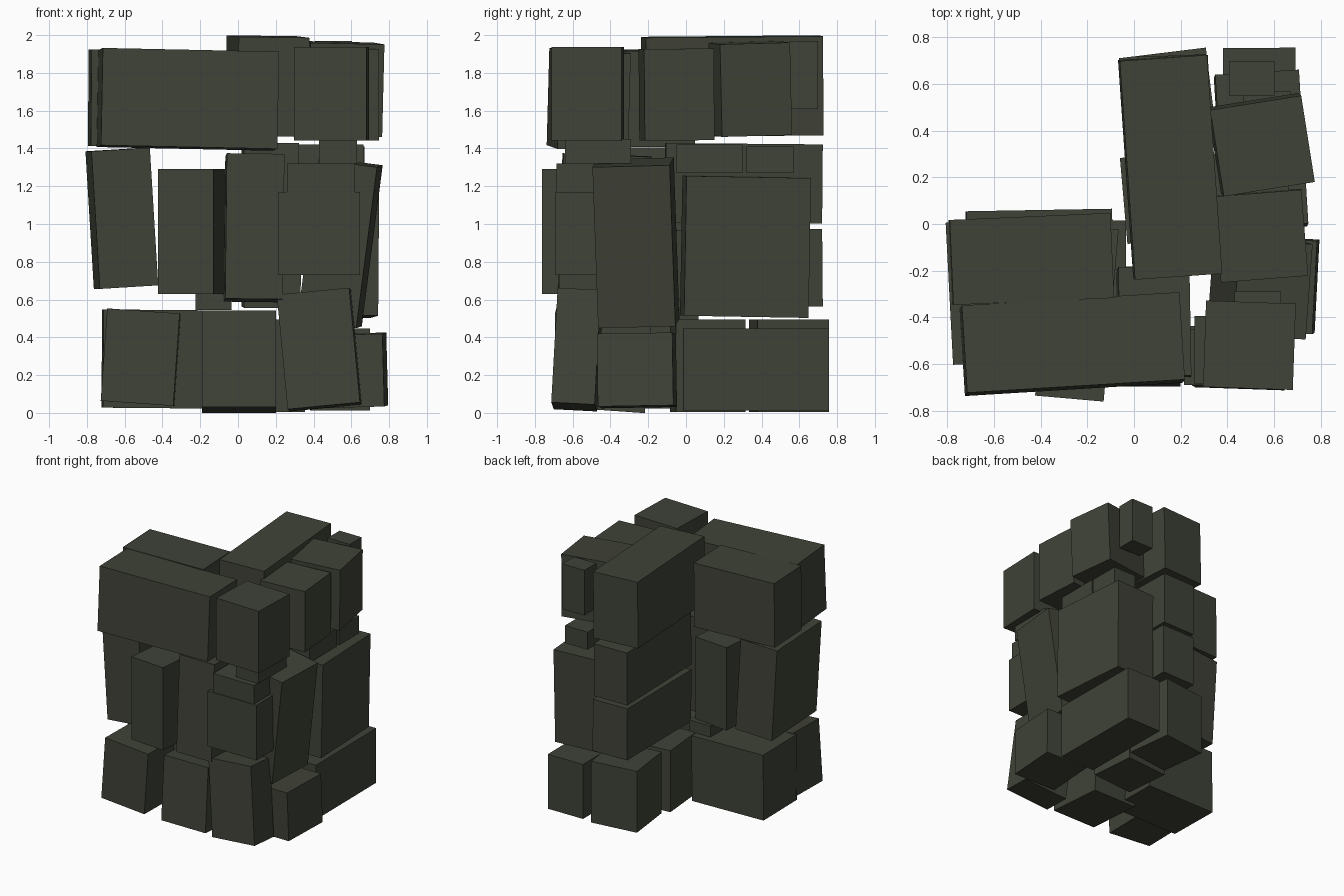
import bpy
from math import radians

stone = bpy.data.materials.new("dark_olive_stone")
stone.diffuse_color = (0.050, 0.056, 0.039, 1)


def block(name, center, size, tilt=(0, 0, 0)):
    """One loose block: centre, full size, tilt in degrees about x, y, z."""
    bpy.ops.mesh.primitive_cube_add(size=1, location=center,
                                    rotation=[radians(a) for a in tilt])
    ob = bpy.context.object
    ob.name = name
    ob.scale = size
    bpy.ops.object.transform_apply(location=False, rotation=False, scale=True)
    ob.data.materials.append(stone)


# Bottom course
bottom = [
    ("front_left", (-0.515, -0.53, 0.295), (0.385, 0.32, 0.49), (0, 4, -1)),
    ("back_left", (-0.405, -0.155, 0.285), (0.625, 0.43, 0.52), (0, 0.5, 1)),
    ("front_middle", (0.005, -0.44, 0.27), (0.39, 0.48, 0.51), (-4, 0, 0)),
    ("front_right", (0.43, -0.575, 0.335), (0.385, 0.23, 0.61), (-3, -5.5, -2)),
    ("right_small", (0.595, -0.26, 0.225), (0.37, 0.40, 0.385), (1, -1.5, -3)),
    ("right_long", (0.54, 0.37, 0.23), (0.31, 0.77, 0.435), (0, 0, 0.5)),
    ("inner", (0.14, 0.115, 0.25), (0.37, 0.37, 0.49), (0, 0, 5)),
    ("back", (0.145, 0.545, 0.25), (0.375, 0.38, 0.49), (0, 0, 7)),
]

# Middle course
middle = [
    ("left_leaning", (-0.615, -0.29, 1.03), (0.31, 0.61, 0.73), (0, -3.5, 3)),
    ("front_left", (-0.245, -0.38, 0.96), (0.295, 0.74, 0.66), (0, 0, -5)),
    ("front_middle", (0.085, -0.43, 0.98), (0.305, 0.47, 0.77), (-2, 0.7, 1)),
    ("front_right", (0.43, -0.57, 0.95), (0.43, 0.24, 0.44), (0, 0, 0)),
    ("right_leaning", (0.54, -0.265, 0.90), (0.315, 0.41, 0.86), (1.5, 7.5, -4)),
    ("right_large", (0.545, 0.315, 0.88), (0.36, 0.66, 0.74), (-1, 0.5, 3.5)),
    ("back_lower", (0.175, 0.305, 0.765), (0.30, 0.83, 0.41), (0.5, 0, 1)),
    ("back_upper", (0.17, 0.305, 1.215), (0.29, 0.83, 0.42), (-0.5, 0, 1)),
]

# Small fillers wedged between the courses
filler = [
    ("front_flat", (0.44, -0.54, 1.245), (0.36, 0.29, 0.15)),
    ("front_cap", (0.53, -0.465, 1.385), (0.20, 0.35, 0.13)),
    ("right_front", (0.49, 0.125, 1.345), (0.35, 0.35, 0.15)),
    ("right_back", (0.57, 0.445, 1.34), (0.20, 0.25, 0.14)),
    ("corner_low", (-0.13, -0.09, 0.59), (0.19, 0.21, 0.09)),
    ("back_high", (0.505, 0.625, 1.79), (0.195, 0.15, 0.36)),
]

# Top course
top = [
    ("front_left_long", (-0.265, -0.515, 1.66), (0.935, 0.375, 0.515), (-1.5, 1.2, 3.5)),
    ("back_left_long", (-0.44, -0.15, 1.665), (0.69, 0.365, 0.51), (0, 0.5, 2.5)),
    ("front_right", (0.495, -0.52, 1.69), (0.385, 0.37, 0.495), (0, 0, -2)),
    ("centre_long", (0.155, 0.245, 1.73), (0.375, 0.94, 0.525), (0.5, 0.8, 4)),
    ("right_middle", (0.545, -0.05, 1.685), (0.375, 0.37, 0.485), (0.5, 0, 4.5)),
    ("right_back", (0.545, 0.34, 1.715), (0.395, 0.375, 0.49), (1.5, 1.2, 9)),
]

for course, blocks in (("bottom", bottom), ("middle", middle),
                       ("filler", filler), ("top", top)):
    for name, *dims in blocks:
        block(f"{course}_block_{name}", *dims)
